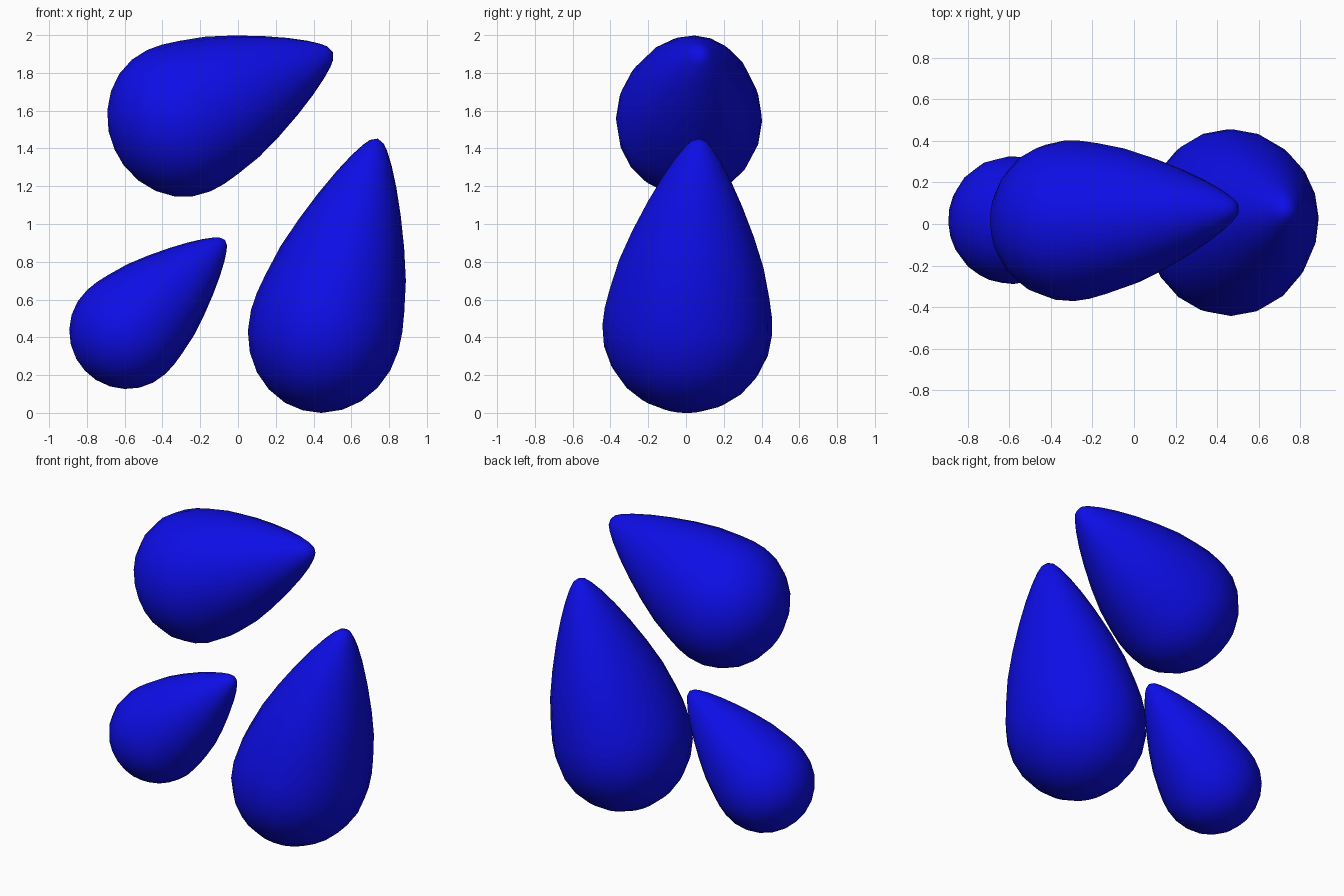
import bpy, bmesh, math
from mathutils import Vector

cube = bpy.data.objects.get("Cube")
if cube:
    bpy.data.objects.remove(cube, do_unlink=True)

# Glossy blue
blue = bpy.data.materials.new("deep_blue")
blue.use_nodes = True
color = (0.004, 0.004, 0.8, 1)
blue.diffuse_color = color
blue.node_tree.nodes["Principled BSDF"].inputs["Base Color"].default_value = color

SIDES = 20
BELLY = 0.295  # widest place along the axis

# Drop profile (position along axis, radius): round belly, then a taper to a blunt tip
angles = [math.radians(a) for a in range(15, 91, 15)]
profile = [(BELLY * (1 - math.cos(a)), math.sin(a)) for a in angles]
profile += [(0.36, 0.985), (0.43, 0.94), (0.54, 0.85), (0.65, 0.715), (0.76, 0.555),
            (0.85, 0.405), (0.92, 0.27), (0.965, 0.165), (0.988, 0.095)]


def drop(name, base, tip, side_radius, depth_radius):
    """Teardrop from base pole to tip, with an elliptical cross-section."""
    base, tip = Vector(base), Vector(tip)
    axis = (tip - base).normalized()
    side = Vector((0, 1, 0)).cross(axis).normalized()
    depth = axis.cross(side)
    bm = bmesh.new()
    rings = []
    for t, r in profile:
        centre = base.lerp(tip, t)
        ring = []
        for i in range(SIDES):
            a = math.tau * i / SIDES
            ring.append(bm.verts.new(centre + side * (math.cos(a) * r * side_radius)
                                     + depth * (math.sin(a) * r * depth_radius)))
        rings.append(ring)
    bottom, top = bm.verts.new(base), bm.verts.new(tip)
    for i in range(SIDES):
        j = (i + 1) % SIDES
        bm.faces.new((bottom, rings[0][j], rings[0][i]))
        bm.faces.new((top, rings[-1][i], rings[-1][j]))
        for low, high in zip(rings, rings[1:]):
            bm.faces.new((low[i], low[j], high[j], high[i]))
    bmesh.ops.recalc_face_normals(bm, faces=bm.faces)
    for face in bm.faces:
        face.smooth = True
    mesh = bpy.data.meshes.new(name)
    bm.to_mesh(mesh)
    bm.free()
    mesh.materials.append(blue)
    obj = bpy.data.objects.new(name, mesh)
    bpy.context.collection.objects.link(obj)


# Three drops around a common gap
drop("large_drop", (0.342, -0.02, 0.014), (0.74, 0.07, 1.452), 0.405, 0.45)
drop("upper_drop", (-0.654, -0.01, 1.395), (0.502, 0.075, 1.911), 0.41, 0.387)
drop("small_drop", (-0.811, 0.0, 0.224), (-0.069, 0.06, 0.916), 0.304, 0.307)
